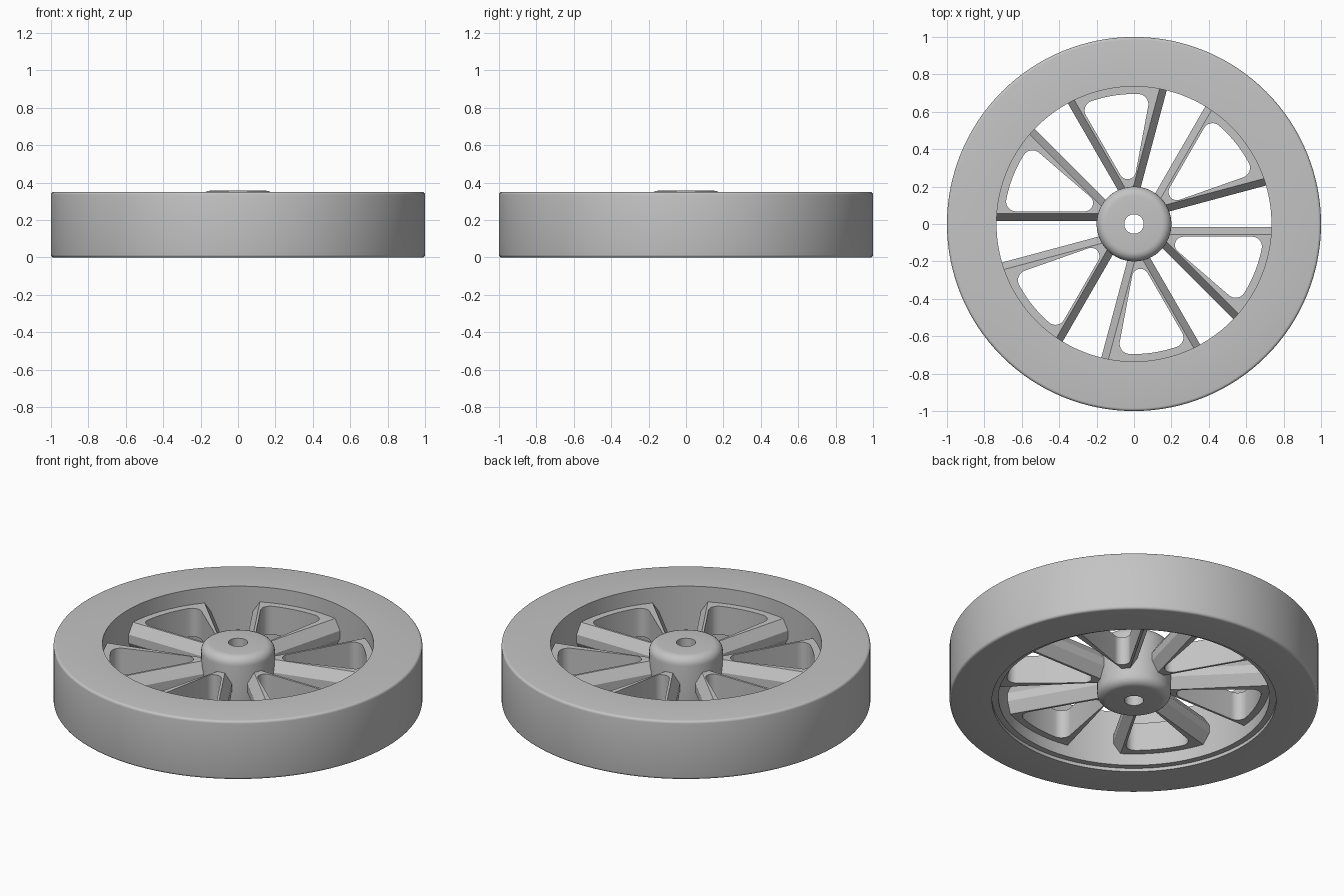
import bpy, bmesh
from math import sin, cos, pi, radians, atan2, hypot
from mathutils import Vector

cube = bpy.data.objects.get("Cube")
if cube:
    bpy.data.objects.remove(cube, do_unlink=True)

grey = bpy.data.materials.new("wheel_grey")
grey.use_nodes = True
grey.diffuse_color = (0.55, 0.55, 0.55, 1)
grey.node_tree.nodes["Principled BSDF"].inputs["Base Color"].default_value = grey.diffuse_color


def polar(r, a):
    return Vector((r * cos(a), r * sin(a)))


def loft(name, rings, wrap):
    """Skin matching rings; wrap joins last to first, otherwise ends are capped."""
    bm = bmesh.new()
    loops = [[bm.verts.new(p) for p in ring] for ring in rings]
    n = len(rings[0])
    pairs = list(zip(loops, loops[1:]))
    if wrap:
        pairs.append((loops[-1], loops[0]))
    else:
        bm.faces.new(loops[0])
        bm.faces.new(loops[-1])
    for a, b in pairs:
        for i in range(n):
            j = (i + 1) % n
            bm.faces.new((a[i], a[j], b[j], b[i]))
    bmesh.ops.recalc_face_normals(bm, faces=bm.faces)
    mesh = bpy.data.meshes.new(name)
    bm.to_mesh(mesh)
    bm.free()
    mesh.materials.append(grey)
    obj = bpy.data.objects.new(name, mesh)
    bpy.context.collection.objects.link(obj)
    return obj


def smooth(mesh):
    mesh.shade_smooth()
    mesh.set_sharp_from_angle(angle=radians(28))


def quarter(r, z, size, start, steps=4):
    """Quarter-round profile points about centre (r, z)."""
    angles = [start + pi / 2 * i / steps for i in range(steps + 1)]
    return [(r + size * cos(a), z + size * sin(a)) for a in angles]


def lathe(name, profile, segments=128):
    rings = [[(*polar(r, 2 * pi * i / segments), z) for i in range(segments)]
             for r, z in profile]
    obj = loft(name, rings, True)
    smooth(obj.data)
    return obj


# Rim with rounded outer edges and a shallow step under the inner edge
HEIGHT, EDGE = 0.35, 0.015
lathe("rim", quarter(1 - EDGE, EDGE, EDGE, -pi / 2)
      + quarter(1 - EDGE, HEIGHT - EDGE, EDGE, 0)
      + [(0.735, HEIGHT), (0.735, 0.02), (0.77, 0.02), (0.77, 0)])

# Hub with rounded ends and a through bore
HUB_TOP, ROUND = 0.357, 0.05
lathe("hub", quarter(0.2 - ROUND, ROUND, ROUND, -pi / 2, 6)
      + quarter(0.2 - ROUND, HUB_TOP - ROUND, ROUND, 0, 6)
      + [(0.052, HUB_TOP), (0.052, 0)], 96)

# Spoke frame: wedge whose outer flanks are chamfered above and below
HALF = radians(22.5)


def wedge_ring(inset, z, r=0.743, steps=16):
    inner = Vector((0.16 * cos(HALF) + inset * sin(HALF),
                    0.16 * sin(HALF) - inset * cos(HALF)))
    span = HALF - atan2(inset, r)
    arc = [polar(r, -span + 2 * span * i / steps) for i in range(steps + 1)]
    outline = [Vector((inner.x, -inner.y))] + arc + [inner]
    return [(p.x, p.y, z) for p in outline]


frame = loft("spoke_frame", [wedge_ring(d, z) for d, z in
             ((0.055, 0.09), (0.016, 0.15), (0.016, 0.20), (0.055, 0.26))], False)


# Rounded opening through the frame
def fillet(a, corner, b, steps=8):
    """Circular arc from a to b, tangent to both sides of the corner."""
    w = sin((a - corner).angle(b - corner) / 2)
    points = []
    for i in range(steps + 1):
        t = i / steps
        ka, kc, kb = (1 - t) ** 2, 2 * t * (1 - t) * w, t * t
        points.append((a * ka + corner * kc + b * kb) / (ka + kc + kb))
    return points


R, LOW, HIGH, TRIM = 0.695, radians(-14.7), radians(16.9), 0.06
tip, low, high = Vector((0.158, -0.008)), polar(R, LOW), polar(R, HIGH)
to_low, to_high = (low - tip).normalized(), (high - tip).normalized()
cut = TRIM / R
arc = [polar(R, LOW + cut + (HIGH - LOW - 2 * cut) * i / 12) for i in range(13)]
opening = (fillet(tip + to_high * 0.12, tip, tip + to_low * 0.12)
           + fillet(low - to_low * TRIM, low, arc[0])
           + arc[1:-1]
           + fillet(arc[-1], high, high - to_high * TRIM))
cutter = loft("opening_cutter", [[(p.x, p.y, z) for p in opening] for z in (0, 0.4)], False)
cutter.hide_render = True

mod = frame.modifiers.new("opening", "BOOLEAN")
mod.operation, mod.solver, mod.object = "DIFFERENCE", "EXACT", cutter
bpy.context.view_layer.update()
deps = bpy.context.evaluated_depsgraph_get()
frame_mesh = bpy.data.meshes.new_from_object(frame.evaluated_get(deps))
frame.modifiers.clear()
frame.data = frame_mesh
smooth(frame_mesh)
bpy.data.objects.remove(cutter, do_unlink=True)

# Six frames around the hub
for i in range(6):
    obj = frame if i == 0 else bpy.data.objects.new(f"spoke_frame_{i + 1}", frame_mesh)
    if i:
        bpy.context.collection.objects.link(obj)
    obj.rotation_euler.z = radians(37.5 + 60 * i)
